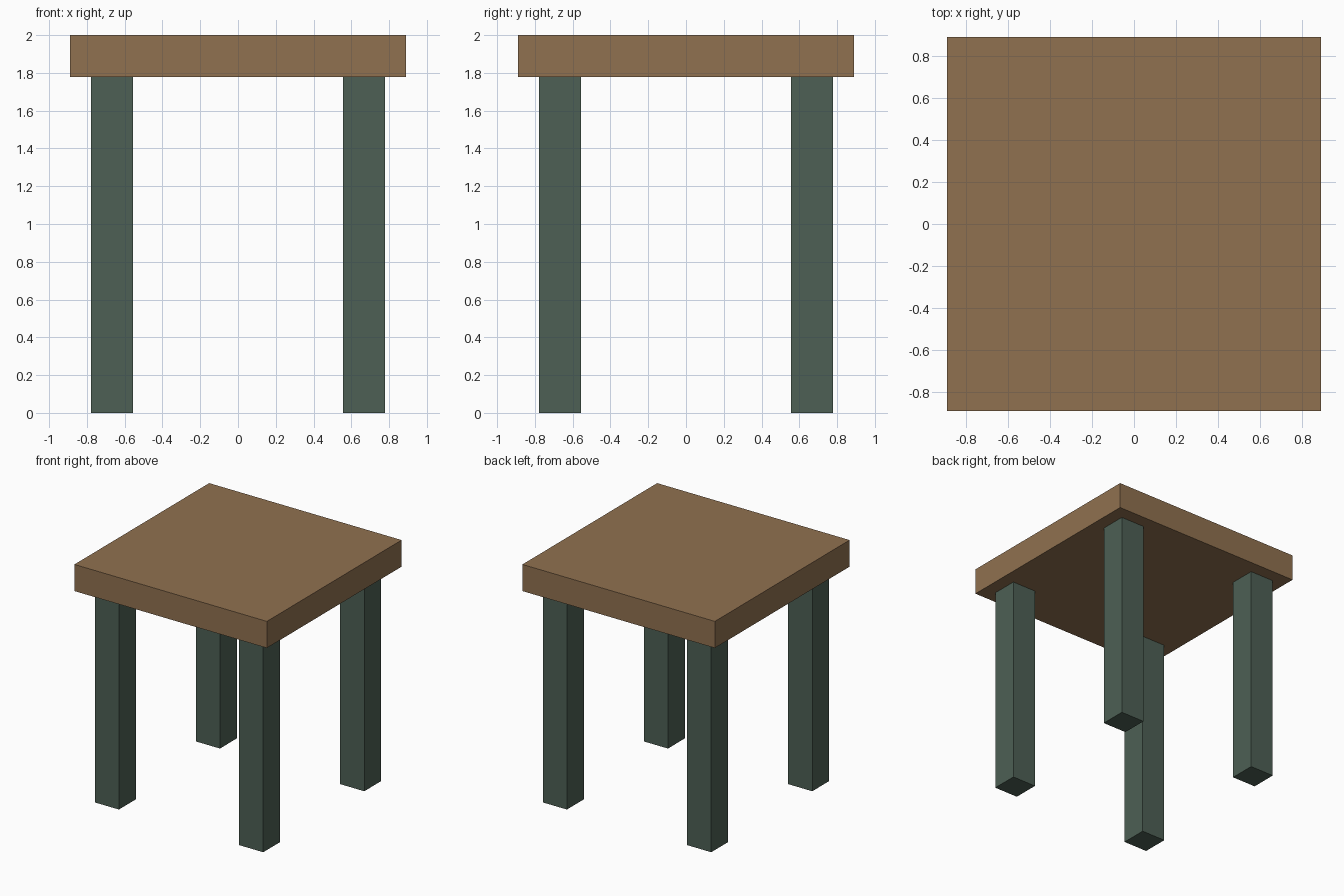
import bpy

if "Cube" in bpy.data.objects:
    bpy.data.objects.remove(bpy.data.objects["Cube"])

U = 1 / 9  # model grid unit


def material(name, rgb):
    m = bpy.data.materials.new(name)
    m.diffuse_color = (*rgb, 1)
    m.use_nodes = True
    m.node_tree.nodes["Principled BSDF"].inputs["Base Color"].default_value = m.diffuse_color
    return m


def box(name, centre, size, mat):
    bpy.ops.mesh.primitive_cube_add(size=1, location=centre)
    ob = bpy.context.object
    ob.name = name
    ob.scale = size
    bpy.ops.object.transform_apply(location=False, rotation=False, scale=True)
    ob.data.materials.append(mat)
    return ob


wood = material("brown_wood", (0.28, 0.165, 0.08))
green = material("dark_green", (0.075, 0.117, 0.09))

# Square slab top
box("table_top", (0, 0, 17 * U), (16 * U, 16 * U, 2 * U), wood)

# Four square legs, inset from the corners
for y, depth in ((-1, "front"), (1, "back")):
    for x, side in ((-1, "left"), (1, "right")):
        box(f"{depth}_{side}_leg", (x * 6 * U, y * 6 * U, 8 * U),
            (2 * U, 2 * U, 16 * U), green)
